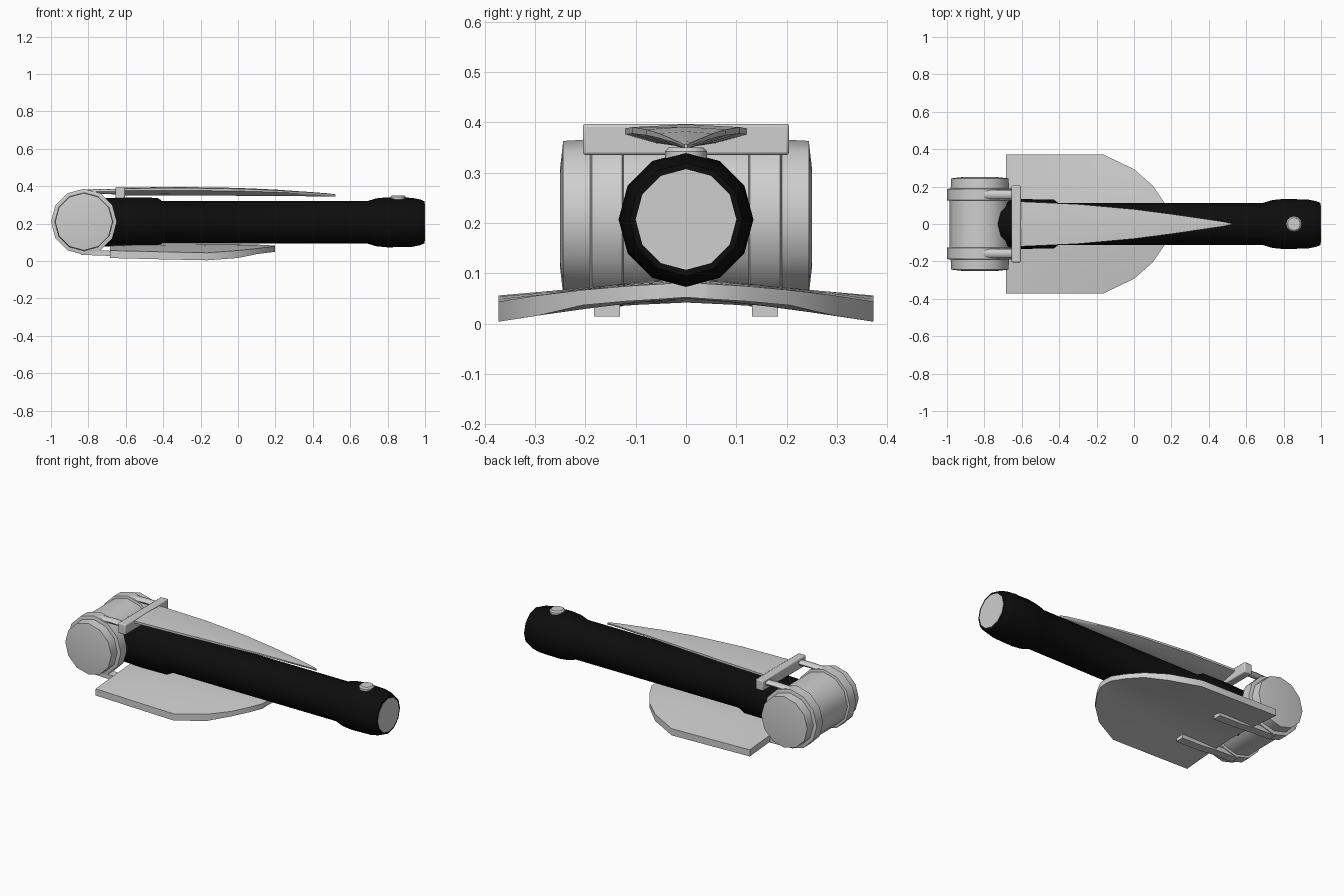
import bpy, bmesh, math
from mathutils import Vector

if "Cube" in bpy.data.objects:
    bpy.data.objects.remove(bpy.data.objects["Cube"])


def material(name, c):
    m = bpy.data.materials.new(name)
    m.diffuse_color = (c, c, c, 1)
    m.use_nodes = True
    m.node_tree.nodes["Principled BSDF"].inputs["Base Color"].default_value = m.diffuse_color
    return m


LIGHT = material("light grey", 0.62)
BLACK = material("black", 0.004)
BAR_Z = 0.207
HEAD_X, HEAD_Z = -0.824, 0.21


def loft(name, rings, mat, angle=40):
    """Skin a row of equal-sized rings and close both ends."""
    bm = bmesh.new()
    rows = [[bm.verts.new(p) for p in ring] for ring in rings]
    n = len(rows[0])
    for a, b in zip(rows, rows[1:]):
        for i in range(n):
            j = (i + 1) % n
            bm.faces.new((a[i], a[j], b[j], b[i]))
    bm.faces.new(rows[0])
    bm.faces.new(rows[-1])
    bmesh.ops.recalc_face_normals(bm, faces=bm.faces)
    mesh = bpy.data.meshes.new(name)
    bm.to_mesh(mesh)
    bm.free()
    mesh.materials.append(mat)
    ob = bpy.data.objects.new(name, mesh)
    bpy.context.collection.objects.link(ob)
    bpy.ops.object.select_all(action='DESELECT')
    ob.select_set(True)
    bpy.context.view_layer.objects.active = ob
    bpy.ops.object.shade_smooth_by_angle(angle=math.radians(angle))
    return ob


def lathe(name, axis, centre, profile, mat, sides=12, angle=40):
    """Turn (position, radius) pairs round the x, y or z axis."""
    rings = []
    for pos, r in profile:
        ring = []
        for i in range(sides):
            t = 2 * math.pi * i / sides
            u, v = r * math.sin(t), r * math.cos(t)
            p = {'x': (pos, u, v), 'y': (u, pos, v), 'z': (u, v, pos)}[axis]
            ring.append(Vector(p) + Vector(centre))
        rings.append(ring)
    return loft(name, rings, mat, angle)


def box(name, x0, x1, y0, y1, z0, z1, mat, bevel=0.006):
    rings = [[(x, y0, z0), (x, y1, z0), (x, y1, z1), (x, y0, z1)] for x in (x0, x1)]
    ob = loft(name, rings, mat)
    b = ob.modifiers.new("rounded_edges", 'BEVEL')
    b.width, b.segments = bevel, 2
    return ob


# Long black bar with a thicker collar at each end
lathe("bar", 'x', (0, 0, BAR_Z),
      [(-0.76, 0.128), (-0.60, 0.133), (-0.43, 0.131), (-0.405, 0.113),
       (0.69, 0.113), (0.74, 0.128), (0.80, 0.134), (0.93, 0.131),
       (0.975, 0.122), (0.998, 0.112)], BLACK)
lathe("bar_end_cap", 'x', (0, 0, BAR_Z), [(0.96, 0.1), (1.0, 0.1)], LIGHT)
lathe("button", 'z', (0.855, 0, 0),
      [(0.31, 0.042), (0.342, 0.042), (0.35, 0.034)], LIGHT, 12)

# Crosswise drum head
lathe("head_drum", 'y', (HEAD_X, 0, HEAD_Z),
      [(-0.25, 0.1), (-0.244, 0.153), (-0.19, 0.156), (-0.185, 0.162),
       (0.185, 0.162), (0.19, 0.156), (0.244, 0.153), (0.25, 0.1)], LIGHT)

# Bands round the drum with their upper and lower arms
for side, s in (("front", -1), ("back", 1)):
    lathe(side + "_band", 'y', (HEAD_X, s * 0.157, HEAD_Z),
          [(-0.034, 0.155), (-0.03, 0.176), (0.03, 0.176), (0.034, 0.155)], LIGHT)
    y = s * 0.157
    rings = []
    for x, z in ((-0.82, 0.368), (-0.72, 0.372), (-0.63, 0.37)):
        rings.append([(x, y + 0.024 * math.cos(k * math.pi / 4),
                       z + 0.014 * math.sin(k * math.pi / 4)) for k in range(8)])
    loft(side + "_upper_arm", rings, LIGHT, 60)
    rings = []
    for x, z in ((-0.84, 0.047), (-0.70, 0.042), (-0.60, 0.032), (-0.45, 0.028)):
        rings.append([(x, y - 0.026, z - 0.014), (x, y + 0.026, z - 0.014),
                      (x, y + 0.026, z + 0.014), (x, y - 0.026, z + 0.014)])
    loft(side + "_lower_arm", rings, LIGHT)

# Crossbar holding the upper blade
box("crossbar", -0.655, -0.605, -0.205, 0.205, 0.335, 0.397, LIGHT)

# Tapered upper blade: x, half width, top, bottom
rings = []
for x, w, t, b in ((-0.63, 0.121, 0.393, 0.35), (-0.3, 0.106, 0.396, 0.35),
                   (0.0, 0.079, 0.391, 0.349), (0.2, 0.053, 0.382, 0.348),
                   (0.4, 0.024, 0.368, 0.346), (0.48, 0.012, 0.362, 0.345),
                   (0.52, 0.003, 0.357, 0.344)):
    h = t - b
    half = [(w, t - 0.12 * h), (w, t - 0.4 * h), (w * 0.5, b + 0.2 * h)]
    ring = [(0, t)] + half + [(0, b)] + [(-y, z) for y, z in reversed(half)]
    rings.append([(x, y, z) for y, z in ring])
loft("upper_blade", rings, LIGHT, 50)

# Broad drooping lower plate: x, half width, centre height, droop at the rim
rings = []
steps = [k / 4 for k in range(-4, 5)]
for x, w, top, droop in ((-0.685, 0.372, 0.082, 0.026), (-0.6, 0.372, 0.086, 0.032),
                         (-0.4, 0.372, 0.089, 0.040), (-0.165, 0.372, 0.09, 0.046),
                         (0.0, 0.293, 0.09, 0.046), (0.10, 0.205, 0.088, 0.046),
                         (0.16, 0.118, 0.085, 0.046), (0.198, 0.045, 0.082, 0.046)):
    edge = [(x, w * k, top - droop * (abs(w * k) / 0.372) ** 1.3) for k in steps]
    thick = 0.040 if x < 0.1 else 0.030
    rings.append(edge + [(px, py, pz - thick) for px, py, pz in reversed(edge)])
loft("lower_plate", rings, LIGHT, 50)
